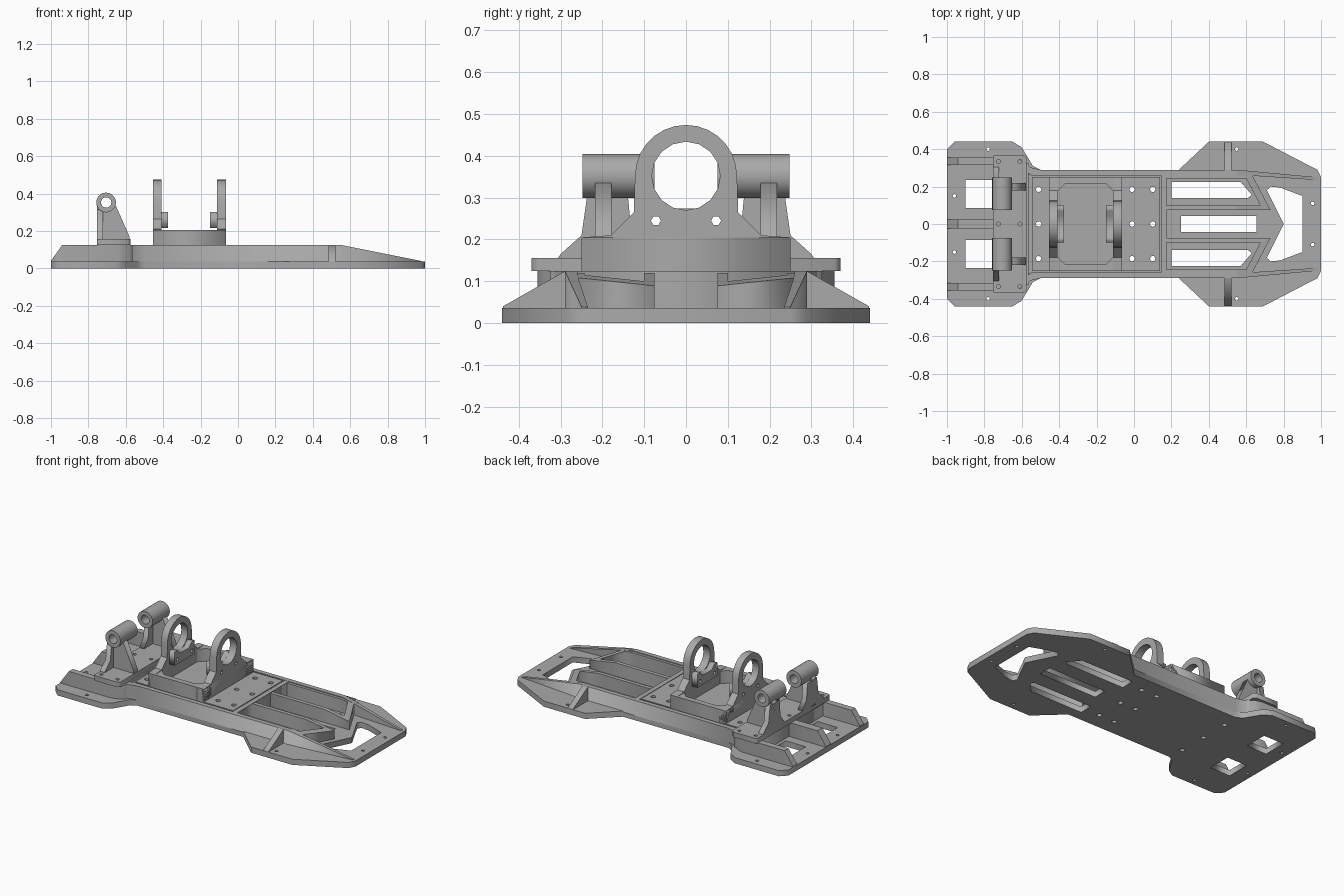
import bpy, bmesh
from math import sin, cos, pi, radians
from mathutils import Matrix

if "Cube" in bpy.data.objects:
    bpy.data.objects.remove(bpy.data.objects["Cube"], do_unlink=True)

grey = bpy.data.materials.new("plain grey")
grey.use_nodes = True
grey.diffuse_color = (0.4, 0.4, 0.4, 1)
grey.node_tree.nodes["Principled BSDF"].inputs["Base Color"].default_value = (0.4, 0.4, 0.4, 1)

# Profile plane to model space: plan (x,y), side (x,z) or cross-section (y,z)
AXES = {
    "z": Matrix.Identity(4),
    "y": Matrix(((1, 0, 0, 0), (0, 0, -1, 0), (0, 1, 0, 0), (0, 0, 0, 1))),
    "x": Matrix(((0, 0, 1, 0), (1, 0, 0, 0), (0, 1, 0, 0), (0, 0, 0, 1))),
}


def circle(x, y, r, n=10):
    return [(x + r * cos(2 * pi * i / n), y + r * sin(2 * pi * i / n)) for i in range(n)]


def rect(x0, x1, y0, y1):
    return [(x0, y0), (x1, y0), (x1, y1), (x0, y1)]


def flip(points):
    return [(x, -y) for x, y in points]


def both(points):
    """Close a half outline by mirroring it across the centre line."""
    return points + flip(points)[::-1]


def panel(name, loops, lo, hi, axis="z", slope=False):
    """Extrude an outline with holes between two depths; slope trims both ends."""
    curve = bpy.data.curves.new(name, "CURVE")
    curve.dimensions = "2D"
    curve.fill_mode = "BOTH"
    curve.extrude = (hi - lo) / 2
    for loop in loops:
        s = curve.splines.new("POLY")
        s.points.add(len(loop) - 1)
        for p, (a, b) in zip(s.points, loop):
            p.co = (a, b, 0, 1)
        s.use_cyclic_u = True
    temp = bpy.data.objects.new(name, curve)
    bpy.context.scene.collection.objects.link(temp)
    bpy.context.view_layer.update()
    mesh = bpy.data.meshes.new_from_object(temp.evaluated_get(bpy.context.evaluated_depsgraph_get()))
    bpy.data.objects.remove(temp, do_unlink=True)
    middle = (lo + hi) / 2
    shift = Matrix.Translation((0, 0, -middle if axis == "y" else middle))
    mesh.transform(AXES[axis] @ shift)
    bm = bmesh.new()
    bm.from_mesh(mesh)
    bmesh.ops.remove_doubles(bm, verts=bm.verts, dist=0.0001)
    if slope:
        for cut in (-0.94, 0.55):
            bmesh.ops.bisect_plane(bm, geom=bm.verts[:] + bm.edges[:] + bm.faces[:],
                                   plane_co=(cut, 0, 0), plane_no=(1, 0, 0))
        for v in bm.verts:
            if v.co.z > 0.1:
                v.co.z = min(v.co.z, 0.125 - (v.co.x - 0.55) * 0.2, 0.04 + (v.co.x + 1) * 1.42)
    bmesh.ops.recalc_face_normals(bm, faces=bm.faces)
    bm.to_mesh(mesh)
    bm.free()
    mesh.materials.clear()
    mesh.materials.append(grey)
    obj = bpy.data.objects.new(name, mesh)
    bpy.context.scene.collection.objects.link(obj)
    return obj


def smooth(obj):
    bpy.ops.object.select_all(action="DESELECT")
    obj.select_set(True)
    bpy.context.view_layer.objects.active = obj
    bpy.ops.object.shade_smooth_by_angle(angle=radians(35))


# Base plate with windows, slots and screw holes
outline = both([(-1, .40), (-.96, .44), (-.65, .44), (-.6, .41), (-.54, .31), (-.5, .29),
                (.24, .29), (.4, .44), (.69, .44), (.98, .29), (1, .25)])
slot = [(.2, .14), (.61, .14), (.63, .155), (.57, .225), (.2, .225)]
rear_window = rect(-.9, -.76, .085, .235)
front_window = both([(.8, 0.001), (.71, .18), (.73, .2), (.78, .195), (.9, .15)])
bolts = [circle(x, y, .015, 8) for x in (-.51, -.01, .1) for y in (-.185, 0, .185)]
screws = [circle(x, s * y, .01, 8) for s in (-1, 1)
          for x, y in ((-.78, .4), (.55, .4), (.955, .11), (-.96, .15))]
panel("base_plate", [outline, slot, flip(slot), rear_window, flip(rear_window),
                     rect(.25, .655, -.042, .042), front_window] + bolts + screws, 0, .036)

# Raised centre deck, with a shallow groove around its top plate
panel("deck_core", [rect(-.57, .17, -.265, .265)] + bolts, .03, .115)
panel("deck_top", [rect(-.545, .14, -.25, .25)] + bolts, .11, .125)
panel("deck_front_wall", [rect(.145, .175, -.265, .265)], .03, .124)
panel("rear_support", [rect(-.74, -.565, -.325, .325)], .03, .125)
panel("rear_centre_rib", [rect(-1, -.73, -.025, .025)], .03, .125, slope=True)

# Walls, front cells and wing gussets on both sides
wall = [(-1, .355), (-.64, .355), (-.6, .34), (-.55, .302), (-.5, .29), (.55, .29),
        (.98, .25), (.98, .235), (.6, .26), (-.55, .26), (-.61, .315), (-1, .315)]
cell = [(.15, .265), (.63, .265), (.73, .075), (.15, .075)]
cell_hole = [(.175, .243), (.6, .243), (.675, .1), (.175, .1)]
for side, m in (("left", lambda p: p), ("right", flip)):
    panel(side + "_side_wall", [m(wall)], .03, .125, slope=True)
    panel(side + "_front_cell", [m(cell), m(cell_hole)], .03, .12, slope=True)
    s = 1 if side == "left" else -1
    panel(side + "_wing_gusset", [[(s * .28, .03), (s * .438, .03), (s * .438, .04),
                                   (s * .29, .124), (s * .28, .124)]], .485, .522, "x")

# Motor tray and its two ring mounts
tray_hole = both([(-.42, .165), (-.37, .215), (-.15, .215), (-.1, .165)])
panel("motor_tray", [rect(-.455, -.065, -.25, .25), tray_hole], .12, .205)
centre = .352
arc = [(.122 * cos(i * pi / 14), centre + .122 * sin(i * pi / 14)) for i in range(15)]
ring = [(-.25, .125), (.25, .125), (.25, .205), (.18, .21), (.125, .265)] + arc + \
       [(-.125, .265), (-.18, .21), (-.25, .205)]
ring_bolts = [circle(s * .072, .245, .012, 6) for s in (-1, 1)]
pad = [(-.1, .215), (.1, .215), (.1, .3), (.07, .3), (.045, .274),
       (-.045, .274), (-.07, .3), (-.1, .3)]
for name, x0, x1, p0, p1 in (("rear", -.455, -.41, -.412, -.375),
                             ("front", -.113, -.065, -.15, -.111)):
    smooth(panel(name + "_motor_ring", [ring, circle(0, centre, .082, 16)] + ring_bolts, x0, x1, "x"))
    panel(name + "_motor_pad", [pad] + ring_bolts, p0, p1, "x")

# Rear bracket plate with two hinge towers
plate_holes = [circle(x, y, .011, 8) for x in (-.725, -.61) for y in (-.335, 0, .335)]
panel("bracket_plate", [both([(-.755, .36), (-.745, .37), (-.59, .37), (-.575, .355)])]
      + plate_holes, .124, .156)
for side, s in (("left", 1), ("right", -1)):
    lo, hi = sorted((s * .075, s * .248))
    smooth(panel(side + "_hinge_barrel", [circle(-.705, .352, .053, 20),
                                          circle(-.705, .352, .028, 14)], lo, hi, "y"))
    back = [(.085, .15), (.31, .15), (.3, .165), (.25, .21), (.235, .315), (.14, .315), (.13, .21)]
    panel(side + "_tower_back", [[(s * y, z) for y, z in back]], -.755, -.722, "x")
    lo, hi = sorted((s * .178, s * .218))
    panel(side + "_tower_fin", [[(-.755, .15), (-.58, .15), (-.58, .17), (-.653, .335),
                                 (-.68, .31), (-.73, .31), (-.755, .335)]], lo, hi, "y")
